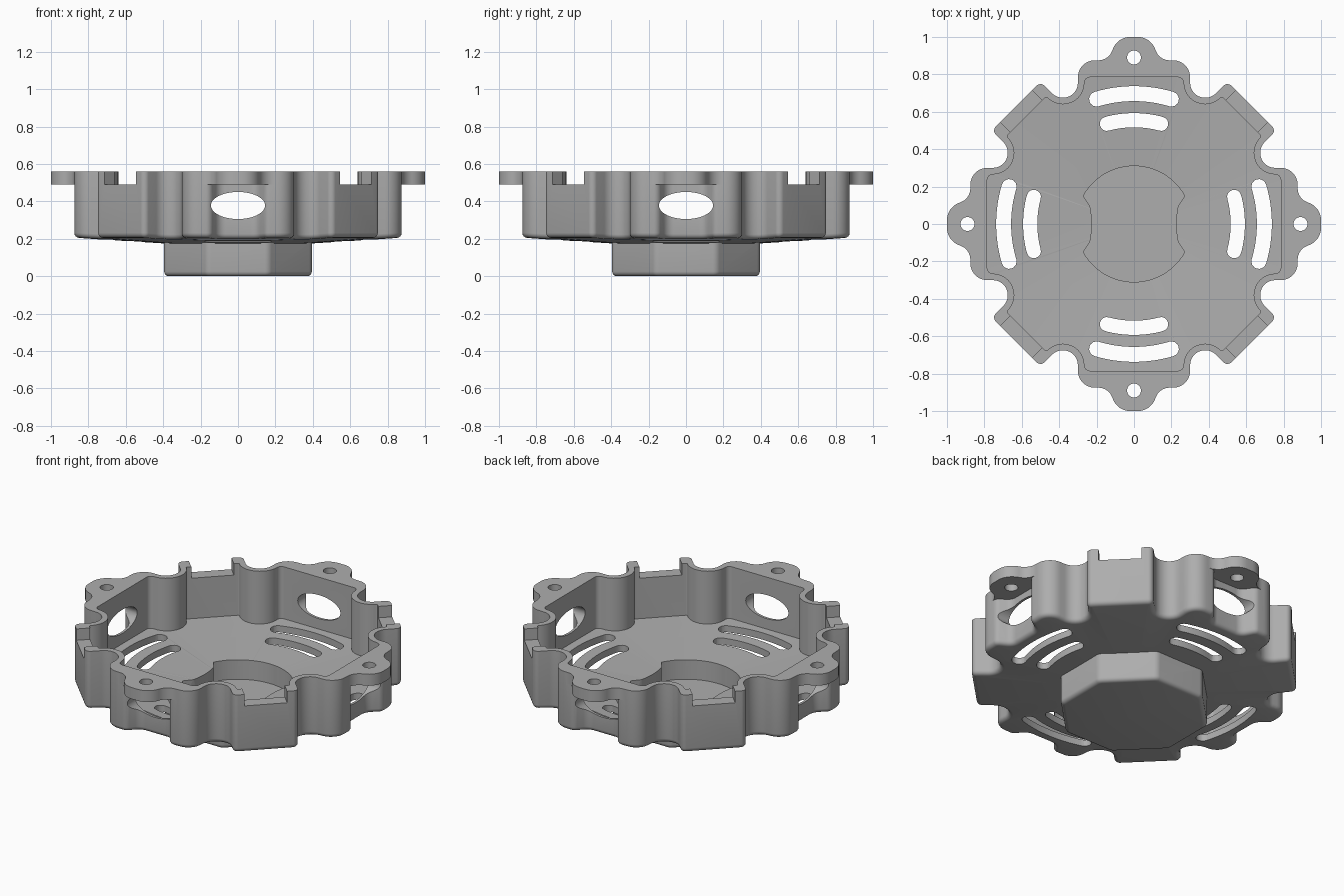
import bpy, bmesh
from math import pi, sin, cos, tan, radians
from mathutils import Vector, Matrix

if "Cube" in bpy.data.objects:
    bpy.data.objects.remove(bpy.data.objects["Cube"])

TOP = 0.56
LEDGE = 0.49

grey = bpy.data.materials.new("plain_grey")
grey.use_nodes = True
grey.diffuse_color = (0.42, 0.42, 0.42, 1)
grey.node_tree.nodes["Principled BSDF"].inputs["Base Color"].default_value = grey.diffuse_color


def rounded(corners, steps=8):
    """Closed polygon of (x, y, radius) corners turned into a filleted outline."""
    out = []
    for i, (x, y, r) in enumerate(corners):
        p = Vector((x, y))
        a = (Vector(corners[i - 1][:2]) - p).normalized()
        b = (Vector(corners[(i + 1) % len(corners)][:2]) - p).normalized()
        half = a.angle(b) / 2
        if r == 0 or half > 1.56:
            out.append(p)
            continue
        centre = p + (a + b).normalized() * (r / sin(half))
        start = p + a * (r / tan(half)) - centre
        turn = pi - 2 * half
        sign = 1 if start.cross(p - centre) > 0 else -1
        for k in range(steps + 1):
            out.append(centre + Matrix.Rotation(sign * turn * k / steps, 2) @ start)
    return out


def fourfold(half):
    """Mirror half a side over the diagonal, then repeat it around all four sides."""
    quarter = half + [(y, x, r) for x, y, r in reversed(half)]
    corners = []
    for k in range(4):
        for x, y, r in quarter:
            v = Matrix.Rotation(-k * pi / 2, 2) @ Vector((x, y))
            corners.append((v.x, v.y, r))
    return corners


def inset(outline, d):
    """Move a clockwise outline inward."""
    out = []
    for i, p in enumerate(outline):
        a = (p - outline[i - 1]).normalized()
        b = (outline[(i + 1) % len(outline)] - p).normalized()
        na, nb = Vector((a.y, -a.x)), Vector((b.y, -b.x))
        out.append(p + (na + nb) * (d / (1 + na.dot(nb))))
    return out


def prism(name, outline, top, base, bevel=0, cone=0):
    """Upright solid; the underside may be rounded and slightly conical."""
    bm = bmesh.new()
    angles = [0, 22, 45, 68, 90] if bevel else [0]
    rings = [[bm.verts.new((p.x, p.y, top)) for p in outline]]
    for a in map(radians, angles):
        ring = inset(outline, bevel * (1 - cos(a))) if bevel else outline
        lift = bevel * (1 - sin(a))
        rings.append([bm.verts.new((p.x, p.y, base + cone * p.length + lift)) for p in ring])
    n = len(outline)
    for u, v in zip(rings, rings[1:]):
        for i in range(n):
            j = (i + 1) % n
            bm.faces.new((u[i], u[j], v[j], v[i]))
    bm.faces.new(rings[0])
    if cone:
        apex = bm.verts.new((0, 0, base))
        for i in range(n):
            bm.faces.new((rings[-1][i], rings[-1][(i + 1) % n], apex))
    else:
        bm.faces.new(rings[-1])
    bmesh.ops.recalc_face_normals(bm, faces=bm.faces)
    mesh = bpy.data.meshes.new(name)
    bm.to_mesh(mesh)
    bm.free()
    mesh.materials.append(grey)
    obj = bpy.data.objects.new(name, mesh)
    bpy.context.collection.objects.link(obj)
    return obj


def combine(target, tool, operation="DIFFERENCE"):
    mod = target.modifiers.new(tool.name, "BOOLEAN")
    mod.operation, mod.solver, mod.object = operation, "EXACT", tool
    tool.hide_render = True
    bpy.context.view_layer.objects.active = target
    bpy.ops.object.modifier_apply(modifier=mod.name)
    bpy.data.objects.remove(tool)


def arc(cx, cy, r, a0, a1, steps):
    return [Vector((cx + r * cos(radians(a0 + (a1 - a0) * k / steps)),
                    cy + r * sin(radians(a0 + (a1 - a0) * k / steps)))) for k in range(steps + 1)]


def circle(cx, cy, r, n=32):
    return arc(cx, cy, r, 0, 360, n)[:-1]


def slot(radius, half_width, end_x):
    """Curved slot with round ends, centred on +y."""
    spread = 90 - math_angle(end_x, radius)
    a, b = 90 - spread, 90 + spread
    ends = [Vector((radius * cos(radians(t)), radius * sin(radians(t)))) for t in (a, b)]
    pts = arc(0, 0, radius + half_width, a, b, 16)
    pts += arc(*ends[1], half_width, b, b + 180, 8)[1:-1]
    pts += arc(0, 0, radius - half_width, b, a, 16)
    pts += arc(*ends[0], half_width, a - 180, a, 8)[1:-1]
    return pts


def math_angle(x, r):
    return Vector((1, 0)).angle(Vector((x, (r * r - x * x) ** 0.5))) * 180 / pi


# Body shell, scalloped below each mounting ear
outer = rounded(fourfold([(0.10, 0.80, 0.06), (0.15, 0.875, 0.04), (0.30, 0.875, 0.09),
                          (0.30, 0.675, 0.08), (0.414, 0.675, 0.08), (0.4995, 0.7605, 0.03)]))
body = prism("housing", outer, TOP, 0.15, bevel=0.025, cone=0.063)

# Mounting ears
ear = rounded([(-0.2, 0.79, 0), (-0.2, 0.875, 0), (-0.135, 0.875, 0.08), (-0.09, 1.0, 0.1),
               (0.09, 1.0, 0.1), (0.135, 0.875, 0.08), (0.2, 0.875, 0), (0.2, 0.79, 0)])


def around(points, k, offset=0.0):
    m = Matrix.Rotation(-k * pi / 2 - offset, 2)
    return [m @ p for p in points]


for k in range(4):
    combine(body, prism("ear", around(ear, k), TOP, LEDGE), "UNION")

# Octagonal cup under the floor
r8 = 0.395 / cos(pi / 8)
octagon = [(r8 * cos(-(k + 0.5) * pi / 4), r8 * sin(-(k + 0.5) * pi / 4), 0.05) for k in range(8)]
combine(body, prism("cup", rounded(octagon), 0.2, 0, bevel=0.025), "UNION")

# Main cavity
inner = rounded(fourfold([(0.265, 0.785, 0.03), (0.265, 0.64, 0.115),
                          (0.428, 0.64, 0.115), (0.469, 0.681, 0.008)]))
combine(body, prism("cavity", inner, 0.8, 0.19, cone=0.063))

# Round recess in the cup with two side lands
side = [Vector((-0.235, 0.096)), Vector((-0.228, 0.05)), Vector((-0.225, 0)),
        Vector((-0.228, -0.05)), Vector((-0.235, -0.096))]
recess = arc(0, 0, 0.31, 29, 151, 28) + side + arc(0, 0, 0.31, 209, 331, 28) + [-p for p in side]
combine(body, prism("recess", recess, 0.4, 0.09))

# Vent slots, screw holes and corner notches
notch = [Vector((x, y)) for x, y in ((-0.12, 0.78), (-0.12, 0.95), (0.12, 0.95), (0.12, 0.78))]
for k in range(4):
    combine(body, prism("outer_slot", around(slot(0.697, 0.04, 0.2), k), 0.28, 0.1))
    combine(body, prism("inner_slot", around(slot(0.555, 0.038, 0.145), k), 0.28, 0.1))
    combine(body, prism("screw_hole", around(circle(0, 0.89, 0.037), k), 0.7, 0.4))
    combine(body, prism("notch", around(notch, k, pi / 4), 0.7, LEDGE))

# Oval side openings on both axes
oval = [Vector((0.145 * p.x, 0.0725 * p.y)) for p in circle(0, 0, 1, 40)]
for k in range(2):
    tool = prism("oval", oval, 1.2, -1.2)
    turn = Matrix.Rotation(k * pi / 2, 4, "Z") @ Matrix.Rotation(pi / 2, 4, "X")
    tool.data.transform(Matrix.Translation((0, 0, 0.378)) @ turn)
    combine(body, tool)

# Smooth shading with crisp edges
bpy.ops.object.select_all(action="DESELECT")
body.select_set(True)
bpy.context.view_layer.objects.active = body
bpy.ops.object.shade_smooth_by_angle(angle=radians(30))
